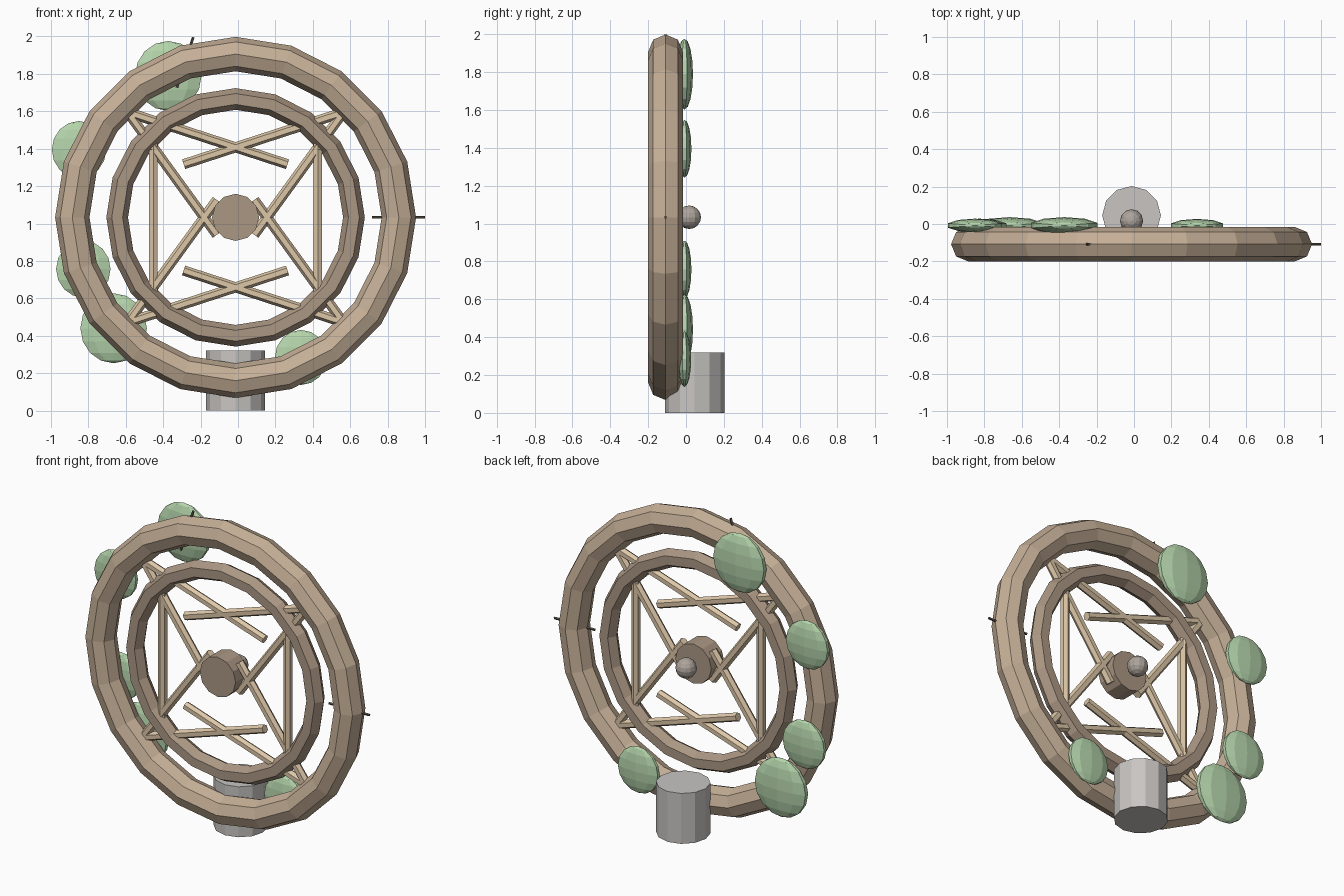
import bpy
from math import radians, sin, cos
from mathutils import Vector

if "Cube" in bpy.data.objects:
    bpy.data.objects.remove(bpy.data.objects["Cube"])

CX, CY, CZ = -0.013, -0.108, 1.033   # wheel centre


def material(name, r, g, b):
    m = bpy.data.materials.new(name)
    m.diffuse_color = (r, g, b, 1)
    m.use_nodes = True
    m.node_tree.nodes["Principled BSDF"].inputs["Base Color"].default_value = m.diffuse_color
    return m


OAK = material("light_wood", 0.56, 0.43, 0.31)
DARK = material("dark_wood", 0.41, 0.31, 0.23)
TAN = material("spoke_wood", 0.72, 0.57, 0.39)
LEAF = material("leaf_green", 0.46, 0.66, 0.41)
THORN = material("thorn_black", 0.12, 0.10, 0.08)
STONE = material("stone", 0.58, 0.56, 0.54)
KNOB = material("knob", 0.42, 0.37, 0.33)


def finish(name, mat):
    ob = bpy.context.object
    ob.name = name
    ob.data.materials.append(mat)
    return ob


def ring(name, major, minor, sides, mat):
    bpy.ops.mesh.primitive_torus_add(
        major_radius=major, minor_radius=minor, major_segments=20,
        minor_segments=sides, location=(CX, CY, CZ), rotation=(radians(90), 0, 0))
    return finish(name, mat)


def rod(name, centre, direction, length, radius, sides, mat):
    bpy.ops.mesh.primitive_cylinder_add(
        vertices=sides, radius=radius, depth=length, location=centre,
        rotation=Vector(direction).to_track_quat('Z', 'Y').to_euler())
    return finish(name, mat)


def wheel_rod(name, angle, dist, tilt, length, radius, sides, mat):
    a, t = radians(angle), radians(tilt)
    return rod(name, (CX + dist * cos(a), CY, CZ + dist * sin(a)),
               (cos(t), 0, sin(t)), length, radius, sides, mat)


# Rims
ring("outer_rim", 0.873, 0.092, 8, OAK)
ring("inner_rim", 0.633, 0.058, 6, DARK)

# Hub and knob behind it
rod("hub", (CX, -0.12, CZ), (0, 1, 0), 0.13, 0.126, 12, DARK)
bpy.ops.mesh.primitive_uv_sphere_add(segments=12, ring_count=8, radius=0.062,
                                     location=(CX, 0.017, CZ))
finish("knob", KNOB)

# Criss-cross spokes
for i in range(10):
    a = 36 * i
    wheel_rod(f"spoke_{i}", a, 0.44, 90 - a, 0.87, 0.027, 6, TAN)

# Thorns through the outer rim
for i, a in enumerate((0, 108)):
    wheel_rod(f"thorn_{i}", a, 0.871, -a, 0.284, 0.008, 5, THORN)

# Stone foot
rod("foot", (CX, 0.046, 0.16), (0, 0, 1), 0.32, 0.157, 12, STONE)

# Flattened leaf clumps: x, z, radius
for i, (x, z, r) in enumerate([(-0.373, 1.789, 0.187), (-0.85, 1.395, 0.153),
                               (-0.827, 0.757, 0.153), (-0.665, 0.44, 0.187),
                               (0.337, 0.284, 0.147)]):
    bpy.ops.mesh.primitive_uv_sphere_add(segments=10, ring_count=8, radius=1,
                                         location=(x, -0.008, z))
    ob = finish(f"leaf_clump_{i}", LEAF)
    ob.scale = (r, r * 0.24, r)
